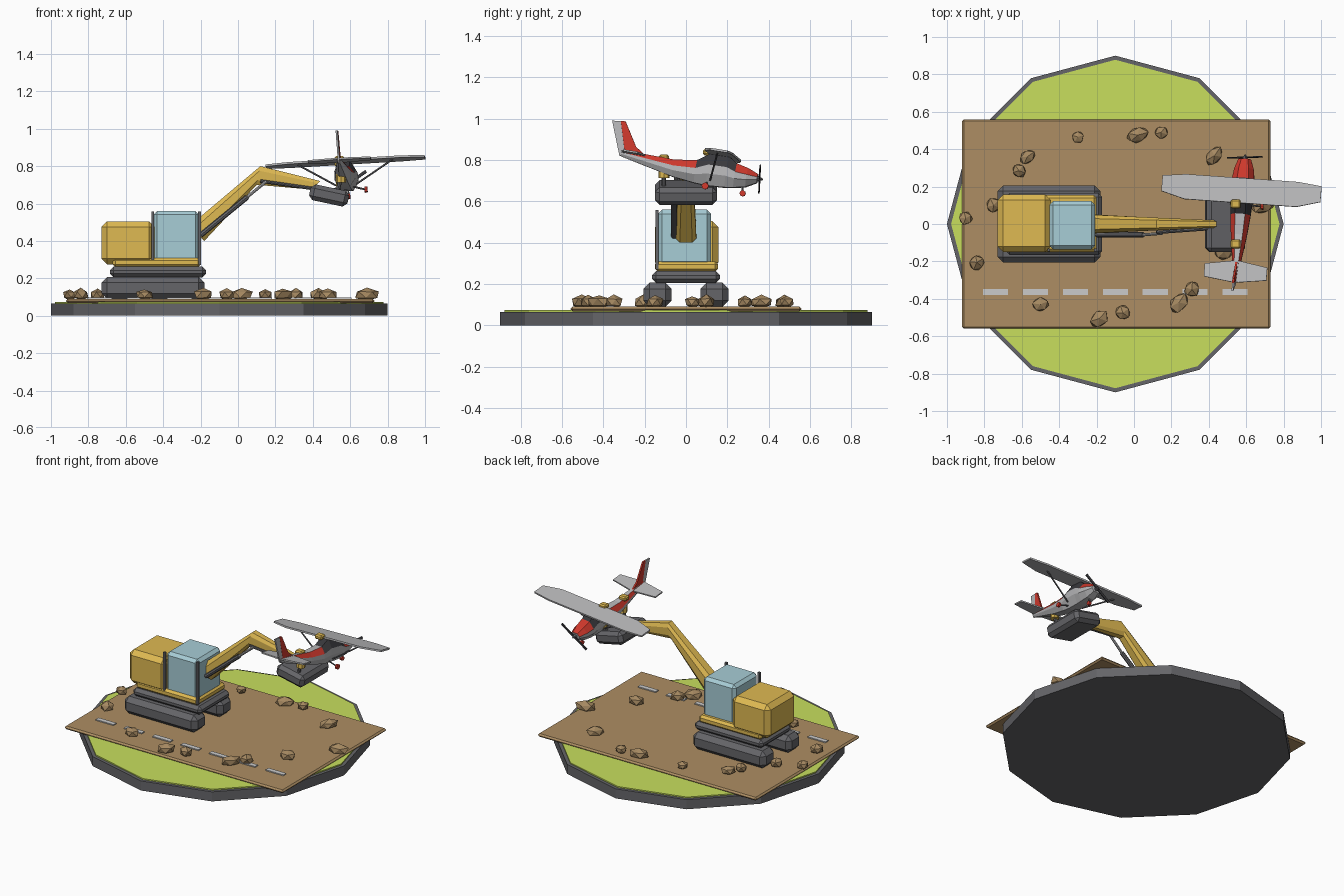
import bpy, bmesh, math, random
from mathutils import Vector as V, Matrix, Euler

if "Cube" in bpy.data.objects:
    bpy.data.objects.remove(bpy.data.objects["Cube"])

random.seed(4)
I = Matrix.Identity(4)


def mat(name, *rgb):
    m = bpy.data.materials.new(name)
    m.diffuse_color = (*rgb, 1)
    m.use_nodes = True
    m.node_tree.nodes["Principled BSDF"].inputs["Base Color"].default_value = m.diffuse_color
    return m


DARK = mat("dark_grey", .13, .13, .14)
BLACK = mat("window_dark", .04, .04, .045)
LIGHT = mat("light_grey", .48, .48, .49)
PAINT = mat("road_paint", .65, .65, .62)
YELLOW = mat("yellow", .74, .49, .085)
GLASS = mat("blue_glass", .39, .61, .67)
GRASS = mat("grass", .58, .74, .11)
DIRT = mat("dirt", .42, .27, .125)
ROCK = mat("rock", .38, .25, .12)
RED = mat("red", .62, .04, .025)


def make(name, bm, mats, M=I, bevel=0):
    bmesh.ops.recalc_face_normals(bm, faces=bm.faces)
    me = bpy.data.meshes.new(name)
    bm.to_mesh(me)
    bm.free()
    ob = bpy.data.objects.new(name, me)
    bpy.context.collection.objects.link(ob)
    for m in mats if isinstance(mats, list) else [mats]:
        me.materials.append(m)
    ob.matrix_world = M
    if bevel:
        b = ob.modifiers.new("chamfer", 'BEVEL')
        b.width, b.segments = bevel, 1
    return ob


def box(name, lo, hi, m, bevel=0, M=I):
    lo, hi = V(lo), V(hi)
    bm = bmesh.new()
    bmesh.ops.create_cube(bm, size=1, matrix=Matrix.Translation((lo + hi) / 2)
                          @ Matrix.Diagonal((*(hi - lo), 1)))
    return make(name, bm, m, M, bevel)


def rod(name, p, q, r, m, sides=8, r2=None, M=I):
    p, q = V(p), V(q)
    d = q - p
    T = Matrix.Translation((p + q) / 2) @ d.to_track_quat('Z', 'Y').to_matrix().to_4x4()
    bm = bmesh.new()
    bmesh.ops.create_cone(bm, cap_ends=True, segments=sides, radius1=r,
                          radius2=r if r2 is None else r2, depth=d.length, matrix=T)
    return make(name, bm, m, M)


def plate(name, pts, thick, m, M=I):
    """Outline pushed out by +-thick/2."""
    t = V(thick)
    bm = bmesh.new()
    f = bm.faces.new([bm.verts.new(V(p) - t / 2) for p in pts])
    ext = bmesh.ops.extrude_face_region(bm, geom=[f], use_keep_orig=True)
    bmesh.ops.translate(bm, vec=t, verts=[v for v in ext['geom'] if isinstance(v, bmesh.types.BMVert)])
    return make(name, bm, m, M)


def loft(name, secs, side, mats, M=I, pick=lambda i, j: 0, c=.5, k=.3):
    """Eight-sided sections given as (top, bottom, half width)."""
    side, bm, rings = V(side), bmesh.new(), []
    for top, bot, w in secs:
        top, bot = V(top), V(bot)
        half = [(c, 0), (1, k), (1, 1 - k), (c, 1)]
        ring = [(s, t) for s, t in half] + [(-s, t) for s, t in reversed(half)]
        rings.append([bm.verts.new(top.lerp(bot, t) + side * w * s) for s, t in ring])
    for i, (a, b) in enumerate(zip(rings, rings[1:])):
        for j in range(8):
            f = bm.faces.new((a[j], a[(j + 1) % 8], b[(j + 1) % 8], b[j]))
            f.material_index = pick(i, j)
    bm.faces.new(rings[0])
    bm.faces.new(rings[-1])
    return make(name, bm, mats, M)


# ground: twelve-sided base, grass, dirt road, dashes
def disc(name, r, z0, z1, m):
    pts = [(-.1 + r * math.cos(a * math.pi / 6), r * math.sin(a * math.pi / 6), (z0 + z1) / 2) for a in range(12)]
    plate(name, pts, (0, 0, z1 - z0), m)


disc("base", .9, 0, .065, DARK)
disc("grass", .878, .06, .073, GRASS)
box("dirt_road", (-.92, -.56, .068), (.73, .56, .09), DIRT, .01)
for i in range(7):
    x = -.807 + i * .2134
    box("road_dash", (x, -.38, .088), (x + .134, -.348, .097), PAINT)

# loose rocks: x, y, size, stretch
for x, y, r, s in [(-.3, .465, .035, 1), (.02, .475, .042, 1.5), (.145, .49, .037, 1), (-.57, .36, .038, 1.3),
                   (-.615, .285, .04, 1), (.43, .365, .042, 1.5), (-.9, .03, .038, 1), (-.84, -.205, .043, 1.1),
                   (-.75, .1, .042, 1.1), (-.5, -.43, .04, 1.2), (-.185, -.505, .045, 1.25), (-.06, -.475, .042, 1),
                   (.24, -.42, .045, 1.35), (.31, -.35, .043, 1.1), (.48, -.15, .042, 1.3), (.69, .1, .045, 1.5)]:
    bm = bmesh.new()
    bmesh.ops.create_icosphere(bm, subdivisions=1, radius=r)
    for v in bm.verts:
        v.co = v.co * random.uniform(.88, 1.12)
        v.co.x *= s
        v.co.z *= .8
    make("rock", bm, ROCK, Matrix.Translation((x, y, .112)) @ Matrix.Rotation(random.uniform(.2, 1), 4, 'Z'))

# excavator tracks and turntable
for s in (-1, 1):
    y = sorted((s * .07, s * .206))
    box("track", (-.73, y[0], .09), (-.18, y[1], .207), DARK, .03)
box("turntable", (-.685, -.165, .205), (-.17, .165, .262), DARK, .02)
box("deck", (-.67, -.15, .258), (-.2, .155, .31), YELLOW, .015)
box("engine_housing", (-.73, -.15, .275), (-.445, .158, .505), YELLOW, .03)
box("cab", (-.452, -.135, .29), (-.208, .122, .56), GLASS, .02)
for x in (-.463, -.213):
    box("cab_post", (x, -.147, .27), (x + .015, -.132, .558), DARK)

# bent arm with its hydraulic rams
loft("digger_arm", [((-.26, 0, .48), (-.18, 0, .4), .05), ((.12, 0, .8), (.1, 0, .7), .034),
                    ((.44, 0, .72), (.39, 0, .675), .02)], (0, 1, 0), YELLOW, c=.6, k=.25)
rod("ram_cylinder", (-.2, -.058, .43), (.05, -.058, .635), .014, DARK)
rod("ram_rod", (.05, -.058, .635), (.15, -.05, .717), .008, LIGHT)
rod("arm_ram", (.12, -.045, .72), (.40, -.025, .68), .009, DARK)

# bucket with the two padded rests that hold the aircraft
box("bucket", (-.105, -.15, -.043), (.105, .15, .043), DARK, .022,
    Matrix.Translation((.487, 0, .643)) @ Matrix.Rotation(math.radians(12), 4, 'Y'))
for y, z in ((-.107, 0), (.107, -.02)):
    rod("rest_post", (.53, y, .66), (.55, y, .735 + z), .011, DARK)
    rod("rest_pad", (.55, y, .712 + z), (.55, y, .762 + z), .027, YELLOW)
for y, z in ((-.107, .812), (.107, .838)):
    box("top_clamp", (-.027, -.024, -.015), (.027, .024, .015), YELLOW, .008, Matrix.Translation((.543, y, z)))
    rod("clamp_pin", (.543, y, z - .07), (.543, y, z), .01, YELLOW)

# aircraft: modelled nose along +y, then tipped into place
P = Matrix.Translation((.565, 0, .765)) @ Matrix.Rotation(math.radians(-4), 4, 'Z') \
    @ Matrix.Rotation(math.radians(-3.4), 4, 'Y') @ Matrix.Rotation(math.radians(-9), 4, 'X')


def skin(i, j):
    up, top = j in (0, 6), j == 7
    if i < 2:
        return 1 if up or top else 0
    if i < 5 and (up or top):
        return 2
    return 1 if up else 0


secs = [(.352, .034, -.022, .022), (.3, .052, -.05, .043), (.243, .06, -.062, .056), (.2, .06, -.068, .084),
        (.11, .058, -.073, .084), (.05, .054, -.069, .042), (-.06, .043, -.055, .027), (-.32, .008, .003, .035)]
loft("fuselage", [((0, y, t), (0, y, b), w) for y, w, b, t in secs], (1, 0, 0), [LIGHT, RED, BLACK], P, skin, k=.36)

half = [(.3, .235), (.427, .22), (.427, .135), (.3, .1)]
outline = half + [(-x, y) for x, y in reversed(half)]
plate("wing", [(x, y, .086) for x, y in outline], (0, 0, .011), LIGHT, P)
half = [(.02, -.205), (.168, -.23), (.168, -.3), (.02, -.32)]
outline = half + [(-x, y) for x, y in reversed(half)]
plate("tailplane", [(x, y, .026) for x, y in outline], (0, 0, .009), LIGHT, P)
plate("fin", [(0, -.2, .024), (0, -.3, .01), (0, -.348, .172), (0, -.325, .174), (0, -.255, .06)], (.011, 0, 0), RED, P)
plate("rudder", [(0, -.3, .008), (0, -.328, .005), (0, -.39, .167), (0, -.348, .172)], (.01, 0, 0), LIGHT, P)

# propeller
rod("spinner", (0, .35, 0), (0, .378, 0), .017, DARK, r2=.003, M=P)
box("propeller", (-.112, -.003, -.008), (.112, .003, .008), BLACK,
    M=P @ Matrix.Translation((0, .362, 0)) @ Matrix.Rotation(math.radians(-32), 4, 'Y'))

# wing struts and landing gear
for s in (-1, 1):
    rod("wing_strut", (s * .055, .13, -.045), (s * .255, .16, .083), .005, DARK, 6, M=P)
    rod("gear_leg", (s * .04, .115, -.06), (s * .105, .115, -.08), .005, DARK, 6, M=P)
    rod("main_wheel", (s * .1, .115, -.08), (s * .115, .115, -.08), .017, RED, M=P)
rod("nose_leg", (0, .285, -.045), (0, .292, -.08), .005, DARK, 6, M=P)
rod("nose_wheel", (-.008, .292, -.082), (.008, .292, -.082), .015, RED, M=P)
